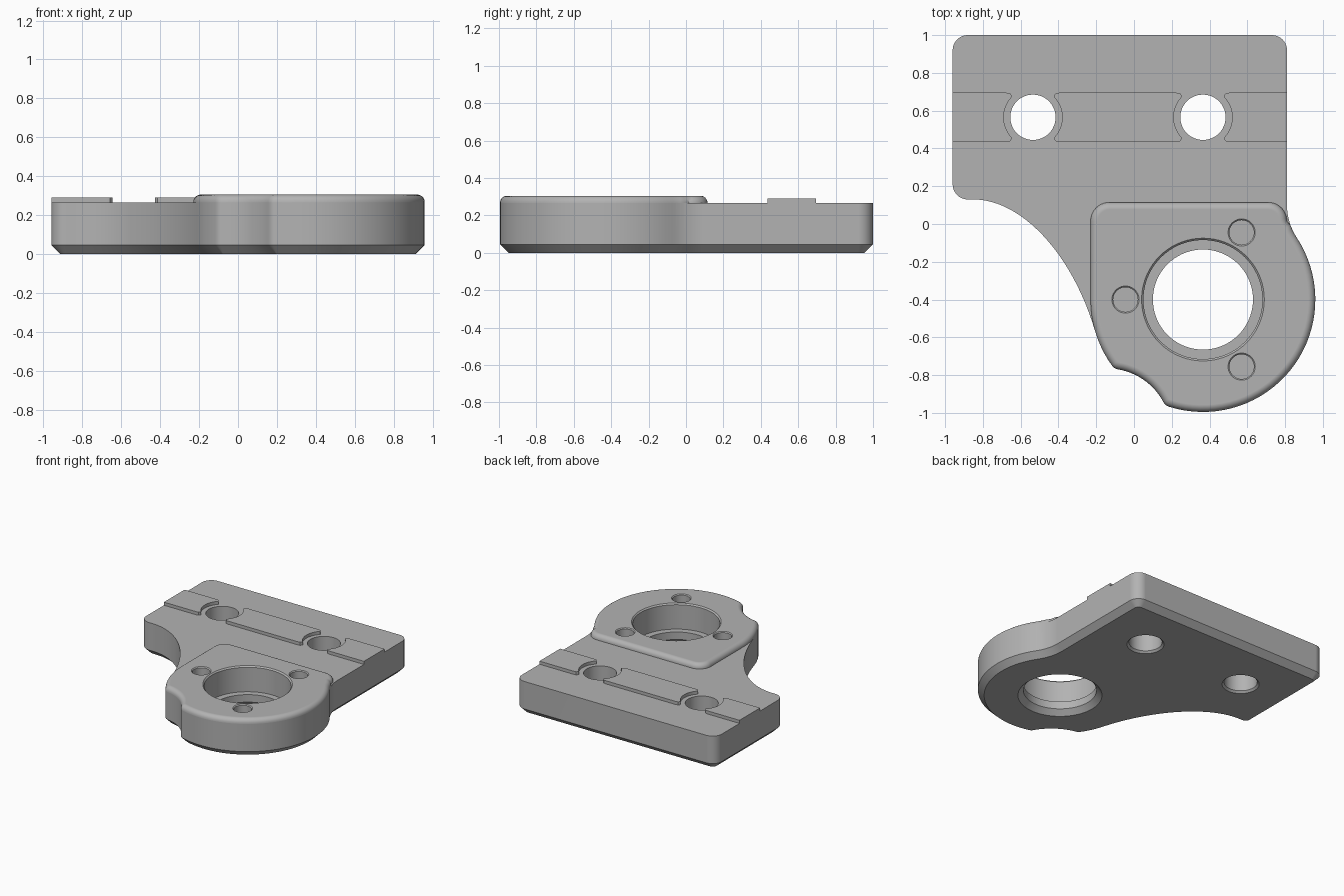
import bpy, bmesh, math
from math import radians, degrees, cos, sin, atan2, acos
from mathutils import Vector

cube = bpy.data.objects.get("Cube")
if cube:
    bpy.data.objects.remove(cube, do_unlink=True)

GREY = (0.45, 0.45, 0.45, 1)
metal = bpy.data.materials.new("plain grey")
metal.use_nodes = True
metal.diffuse_color = GREY
metal.node_tree.nodes["Principled BSDF"].inputs["Base Color"].default_value = GREY

PLATE_TOP, PAD_TOP, TAB_TOP = 0.265, 0.305, 0.29
LEFT, RIGHT, BACK = -0.96, 0.81, 1.0
BORE, BOSS_R = Vector((0.365, -0.4)), 0.595
SCREWS = [Vector((-0.535, 0.565)), Vector((0.365, 0.565))]


def arc(c, r, a0, a1, step=4):
    """Points along an arc, angles in degrees."""
    n = max(2, round(abs(a1 - a0) / step))
    angles = [radians(a0 + (a1 - a0) * i / n) for i in range(n + 1)]
    return [Vector((c[0] + r * cos(a), c[1] + r * sin(a))) for a in angles]


def bezier(a, b, c, d, n=24):
    pts = []
    for i in range(n + 1):
        t = i / n
        pts.append(Vector(a) * (1 - t) ** 3 + Vector(b) * 3 * t * (1 - t) ** 2
                   + Vector(c) * 3 * t * t * (1 - t) + Vector(d) * t ** 3)
    return pts


def make_object(name, bm):
    bmesh.ops.recalc_face_normals(bm, faces=bm.faces)
    mesh = bpy.data.meshes.new(name)
    bm.to_mesh(mesh)
    bm.free()
    mesh.materials.append(metal)
    obj = bpy.data.objects.new(name, mesh)
    bpy.context.collection.objects.link(obj)
    return obj


def prism(name, outline, z0, z1, bevel_z=None, offset=0, segments=1):
    """Extrude an outline; optionally bevel the rim at height bevel_z."""
    pts = [p for i, p in enumerate(outline) if (p - outline[i - 1]).length > 1e-4]
    bm = bmesh.new()
    face = bm.faces.new([bm.verts.new((p.x, p.y, z0)) for p in pts])
    top = bmesh.ops.extrude_face_region(bm, geom=[face])["geom"]
    bmesh.ops.translate(bm, vec=(0, 0, z1 - z0),
                        verts=[v for v in top if isinstance(v, bmesh.types.BMVert)])
    if bevel_z is not None:
        rim = [e for e in bm.edges if all(abs(v.co.z - bevel_z) < 1e-5 for v in e.verts)]
        bmesh.ops.bevel(bm, geom=rim, offset=offset, segments=segments, profile=0.5,
                        affect='EDGES', clamp_overlap=False)
    return make_object(name, bm)


def turned(name, centre, profile, sides=72):
    """Solid of revolution from (radius, height) pairs, bottom to top."""
    bm = bmesh.new()
    rings = []
    for r, z in profile:
        rings.append([bm.verts.new((p.x, p.y, z))
                      for p in arc(centre, r, 0, 360, 360 / sides)[:-1]])
    for lo, hi in zip(rings, rings[1:]):
        for i in range(sides):
            bm.faces.new((lo[i - 1], lo[i], hi[i], hi[i - 1]))
    bm.faces.new(rings[0])
    bm.faces.new(rings[-1])
    return make_object(name, bm)


def activate(obj):
    bpy.ops.object.select_all(action='DESELECT')
    obj.select_set(True)
    bpy.context.view_layer.objects.active = obj


def combine(obj, tool, operation):
    activate(obj)
    mod = obj.modifiers.new("combine", 'BOOLEAN')
    mod.operation, mod.solver, mod.object = operation, 'EXACT', tool
    bpy.ops.object.modifier_apply(modifier=mod.name)
    bpy.data.objects.remove(tool, do_unlink=True)


def smooth(obj):
    activate(obj)
    bpy.ops.object.shade_smooth_by_angle(angle=radians(30))
    mod = obj.modifiers.new("even shading", 'WEIGHTED_NORMAL')
    mod.keep_sharp = True


# Boss edge with the scalloped notch, its two tips rounded
NOTCH, NOTCH_R, TIP = Vector((-0.14, -1.1)), 0.335, 0.05
gap = NOTCH - BORE
d, a, b = gap.length, BOSS_R - TIP, NOTCH_R + TIP
middle = degrees(atan2(gap.y, gap.x)) % 360
spread = degrees(acos((a * a + d * d - b * b) / (2 * a * d)))
tips = [arc(BORE, a, middle + s * spread, 0)[0] for s in (-1, 1)]
to_notch = [degrees(atan2(*(NOTCH - t).yx)) % 360 for t in tips]
scallop = (arc(tips[0], TIP, middle - spread, to_notch[0], 10)
           + arc(NOTCH, NOTCH_R, to_notch[0] - 180, to_notch[1] - 180)
           + arc(tips[1], TIP, to_notch[1], middle + spread, 10))

# Hollow fillet between the boss and the plate's straight side
FILLET, FILLET_R = Vector((1.123, 0.1)), 0.313
meet = FILLET - BORE
meet_angle = degrees(atan2(meet.y, meet.x))
boss_right = arc(BORE, BOSS_R, middle + spread, 360 + meet_angle)

# Plate outline
R = 0.08
plate_outline = (
    arc((RIGHT - R, BACK - R), R, 0, 90, 9)
    + arc((LEFT + R, BACK - R), R, 90, 180, 9)
    + arc((LEFT + R, 0.13 + R), R, 180, 270, 9)
    + bezier((-0.85, 0.13), (-0.6, 0.13), (-0.33, -0.15), (-0.207, -0.564))
    + arc(BORE, BOSS_R, 196, middle - spread)
    + scallop + boss_right
    + arc(FILLET, FILLET_R, 180 + meet_angle, 180))
body = prism("mounting_plate", plate_outline, 0, PLATE_TOP, 0, 0.045)

# Raised pad around the bore
C = 0.1
pad_outline = (
    arc((RIGHT - C, 0.115 - C), C, 0, 90, 9)
    + arc((BORE.x - BOSS_R + C, 0.115 - C), C, 90, 180, 9)
    + arc(BORE, BOSS_R, 180, 196) + arc(BORE, BOSS_R, 196, middle - spread)
    + scallop + boss_right
    + arc(FILLET, FILLET_R, 180 + meet_angle, 200))
pad = prism("raised_pad", pad_outline, PLATE_TOP, PAD_TOP, PAD_TOP, 0.038, 6)
combine(body, pad, 'UNION')

# Stepped bore, screw holes and blind holes
combine(body, turned("bore_cutter", BORE, [
    (0.315, -0.01), (0.265, 0.04), (0.265, 0.1), (0.315, 0.1),
    (0.315, PAD_TOP - 0.01), (0.335, PAD_TOP + 0.01)]), 'DIFFERENCE')
for s in SCREWS:
    combine(body, turned("screw_cutter", s, [
        (0.145, -0.01), (0.12, 0.015), (0.12, 0.4)], 48), 'DIFFERENCE')
for angle in (60, 180, 300):
    spot = arc(BORE, 0.41, angle, 0)[0]
    combine(body, turned("blind_cutter", spot, [
        (0.065, 0.2), (0.065, PAD_TOP - 0.007), (0.082, PAD_TOP + 0.01)], 40), 'DIFFERENCE')
smooth(body)

# Locating tabs, their ends hollowed round the screw holes
HALF = 0.13


def hollow_end(s, side):
    """Tab end beside a screw hole, upper corner to lower; side is +1 or -1 in x."""
    lip = [Vector((0.14, HALF)), Vector((0.122, 0.127)), Vector((0.114, 0.118))]
    pts = lip + arc((0, 0), 0.155, 45, -45, 6)
    pts += [Vector((p.x, -p.y)) for p in reversed(lip)]
    return [Vector((s.x + side * p.x, s.y + p.y)) for p in pts]


def flat_end(x):
    y = SCREWS[0].y
    return [Vector((x, y + HALF)), Vector((x, y - HALF))]


ends = {
    "right_tab": (flat_end(LEFT), hollow_end(SCREWS[0], -1)),
    "middle_tab": (hollow_end(SCREWS[0], 1), hollow_end(SCREWS[1], -1)),
    "left_tab": (hollow_end(SCREWS[1], 1), flat_end(RIGHT)),
}
for name, (start, end) in ends.items():
    smooth(prism(name, start + end[::-1], PLATE_TOP, TAB_TOP))
